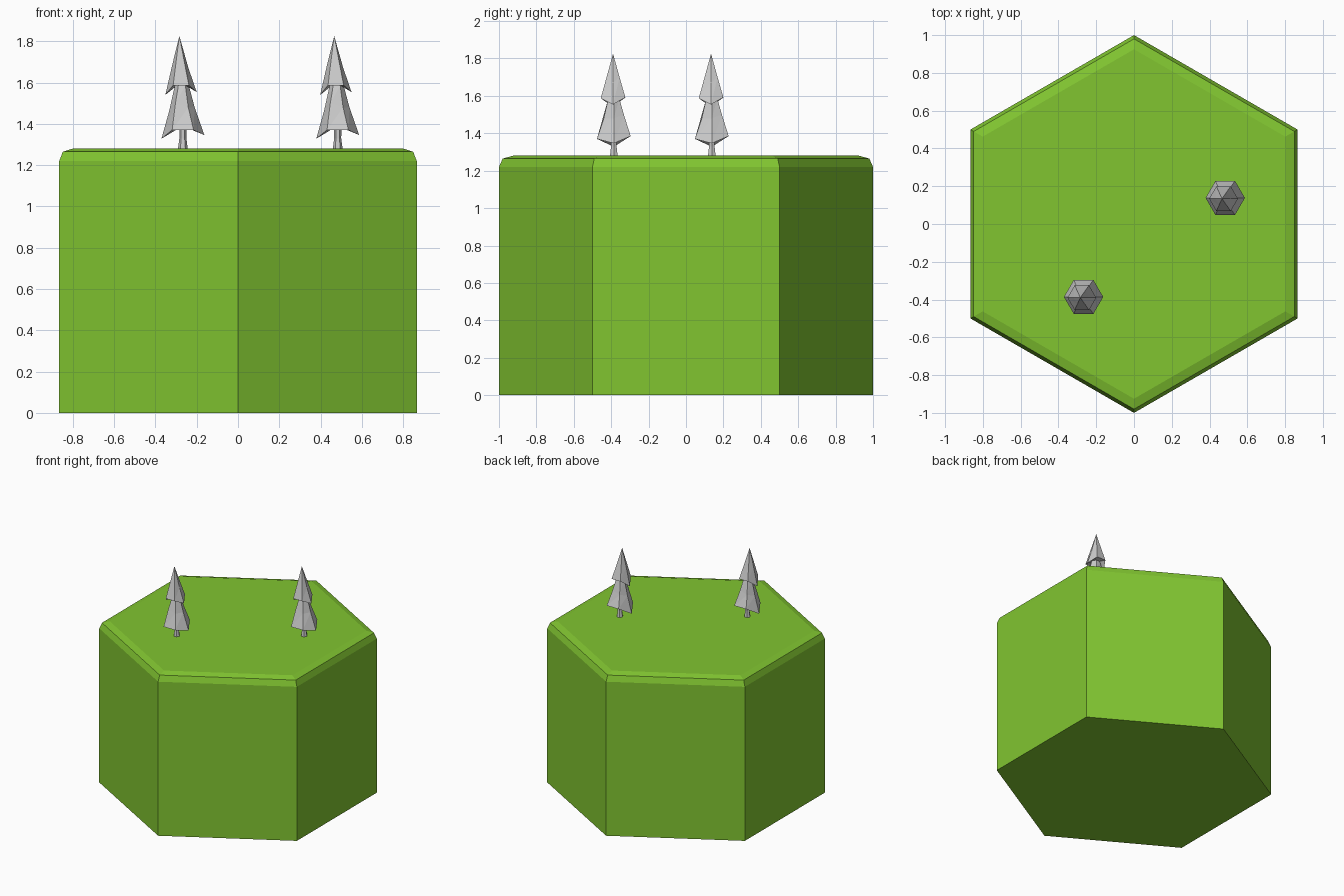
import bpy, bmesh
from math import cos, sin, pi

if "Cube" in bpy.data.objects:
    bpy.data.objects.remove(bpy.data.objects["Cube"])


def ring(n, r, z, cx=0.0, cy=0.0, start=0.0):
    """Polygon ring; z may be one height or one height per corner."""
    zs = z if isinstance(z, (list, tuple)) else [z] * n
    return [(cx + r * cos(start + 2 * pi * i / n),
             cy + r * sin(start + 2 * pi * i / n), zs[i]) for i in range(n)]


def loft(bm, rings, tip=None, triangles=False):
    """Skin stacked rings, closing the bottom and ending in a tip or a cap."""
    loops = [[bm.verts.new(p) for p in r] for r in rings]
    n = len(loops[0])
    for a, b in zip(loops, loops[1:]):
        for i in range(n):
            j = (i + 1) % n
            if triangles:
                bm.faces.new((a[i], a[j], b[j]))
                bm.faces.new((a[i], b[j], b[i]))
            else:
                bm.faces.new((a[i], a[j], b[j], b[i]))
    bm.faces.new(loops[0][::-1])
    if tip:
        t = bm.verts.new(tip)
        for i in range(n):
            bm.faces.new((loops[-1][i], loops[-1][(i + 1) % n], t))
    else:
        bm.faces.new(loops[-1])


def finish(bm, name, location=(0, 0, 0)):
    bmesh.ops.recalc_face_normals(bm, faces=bm.faces)
    mesh = bpy.data.meshes.new(name)
    bm.to_mesh(mesh)
    bm.free()
    obj = bpy.data.objects.new(name, mesh)
    obj.location = location
    bpy.context.collection.objects.link(obj)
    return obj


# Hexagonal grass block with a two-step bevelled rim
TOP = 1.28
grass = bpy.data.materials.new("grass_green")
grass.diffuse_color = (0.22, 0.56, 0.03, 1)
grass.use_nodes = True
grass.node_tree.nodes["Principled BSDF"].inputs["Base Color"].default_value = grass.diffuse_color
bm = bmesh.new()
profile = [(1.0, 0.0), (1.0, 1.22), (0.98, 1.265), (0.925, TOP)]
loft(bm, [ring(6, r, z, start=pi / 6) for r, z in profile])
finish(bm, "hex_ground").data.materials.append(grass)


def tree(name, x, y):
    # Trunk, slightly flared at the foot
    bm = bmesh.new()
    loft(bm, [ring(6, 0.025, -0.01), ring(6, 0.017, 0.05), ring(6, 0.018, 0.13)])
    finish(bm, name + "_trunk", (x, y, TOP))

    # Lower foliage tier with uneven hem
    bm = bmesh.new()
    hem = [0.066, 0.105, 0.105, 0.048, 0.09, 0.09]
    loft(bm, [ring(6, 0.02, 0.105), ring(6, 0.104, hem),
              ring(6, 0.062, [0.2, 0.22, 0.2, 0.18, 0.22, 0.2], -0.005),
              ring(6, 0.034, 0.305, -0.005)], triangles=True)
    finish(bm, name + "_lower_foliage", (x, y, TOP))

    # Upper foliage tier rising to the leaning tip
    bm = bmesh.new()
    hem = [0.274, 0.312, 0.312, 0.26, 0.307, 0.307]
    loft(bm, [ring(6, 0.03, 0.31, -0.008, -0.003),
              ring(6, 0.076, hem, -0.009, -0.004),
              ring(6, 0.04, [0.39, 0.42, 0.42, 0.4, 0.42, 0.42], -0.013, -0.004)],
         tip=(-0.017, -0.004, 0.546), triangles=True)
    finish(bm, name + "_upper_foliage", (x, y, TOP))


tree("left_tree", -0.267, -0.386)
tree("right_tree", 0.483, 0.138)
